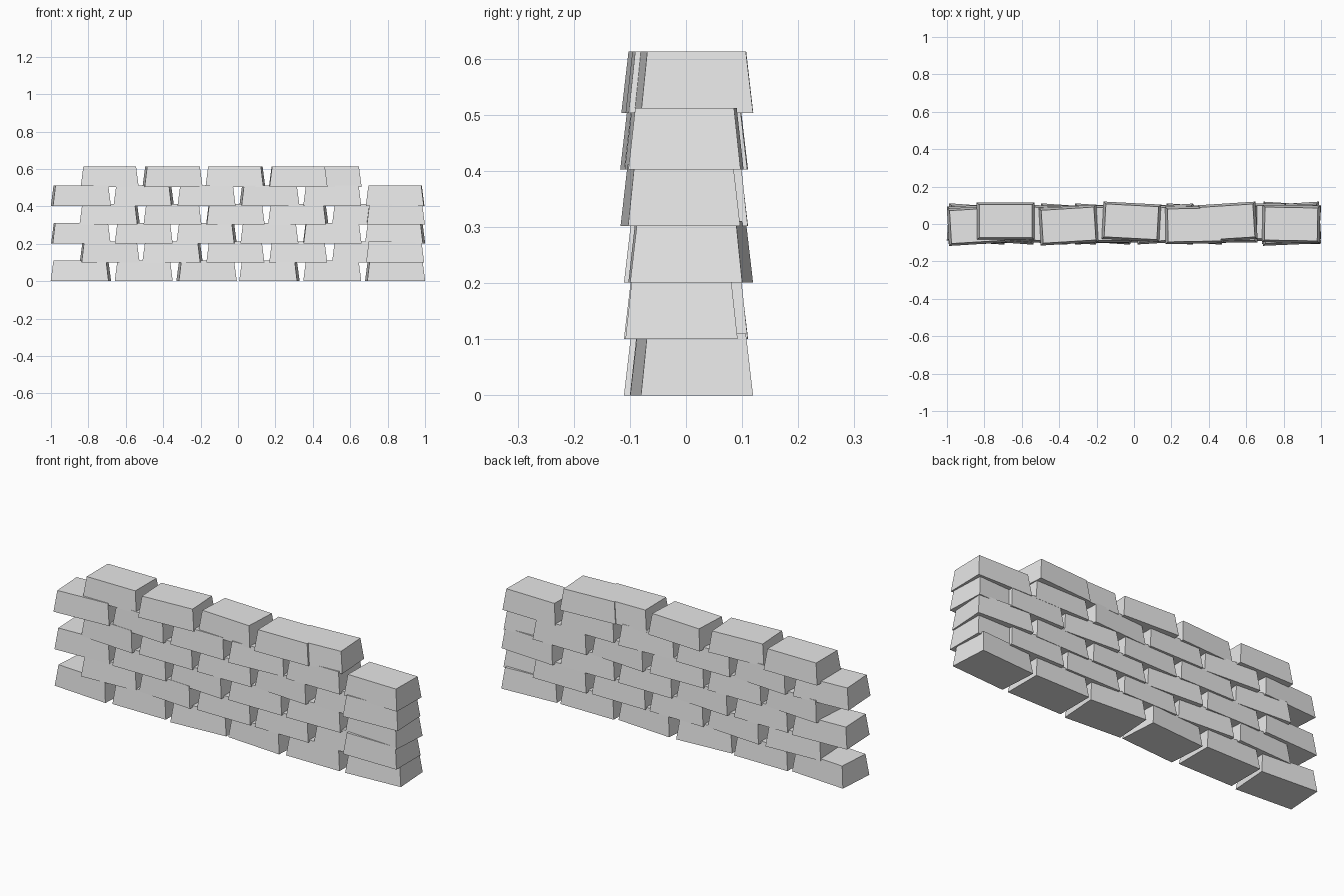
import bpy
import bmesh
from math import radians
from mathutils import Matrix

default_cube = bpy.data.objects.get("Cube")
if default_cube:
    bpy.data.objects.remove(default_cube, do_unlink=True)

LENGTH, DEPTH, HEIGHT = 0.31, 0.2, 0.11
COURSE_STEP = 0.1006
SPACING = 0.336
TAPER_X, TAPER_Y = 0.91, 0.88

stone = bpy.data.materials.new("light_grey_stone")
stone.use_nodes = True
stone_color = (0.8, 0.8, 0.8, 1.0)
stone.diffuse_color = stone_color
stone.node_tree.nodes["Principled BSDF"].inputs["Base Color"].default_value = stone_color


def make_brick_mesh():
    """Block whose top is slightly smaller than its base."""
    bm = bmesh.new()
    bmesh.ops.create_cube(bm, size=1.0, matrix=Matrix.Translation((0, 0, 0.5)))
    for vert in bm.verts:
        if vert.co.z > 0.5:
            vert.co.x *= TAPER_X
            vert.co.y *= TAPER_Y
    bmesh.ops.scale(bm, vec=(LENGTH, DEPTH, HEIGHT), verts=bm.verts)
    mesh = bpy.data.meshes.new("brick")
    bm.to_mesh(mesh)
    bm.free()
    mesh.materials.append(stone)
    return mesh


brick_mesh = make_brick_mesh()


def add_brick(course, index, x, y, yaw):
    brick = bpy.data.objects.new(f"brick_course_{course + 1}_{index + 1}", brick_mesh)
    brick.location = (x, y, course * COURSE_STEP)
    brick.rotation_euler.z = radians(yaw)
    bpy.context.collection.objects.link(brick)


# Turn of each brick in degrees, left to right, from the bottom course up
turns = [
    [-4, 0, 4, -4, 0, 3.6],
    [3, -4, 0, 0, 0, 0],
    [2.5, 0, -4, 0, 1, -3.6],
    [-4, 0, 1, -4, 0, 2.5],
    [3.5, -4, 0, 3.5, 0, -1],
    [0, 3.5, -3, 1, 3.6],
]
# Bricks pushed backward or forward, by course and place
shifts = {
    (0, 5): 0.01, (1, 4): 0.01, (1, 5): -0.008, (2, 5): 0.01,
    (3, 4): 0.01, (3, 5): -0.01, (4, 0): -0.008,
    (5, 0): 0.015, (5, 1): -0.006, (5, 2): 0.012, (5, 3): -0.005, (5, 4): 0.01,
}

# Running bond: odd courses start half a brick in, and the end stays squared off
for course, row in enumerate(turns):
    start = -0.84 if course % 2 == 0 else -0.686
    for index, yaw in enumerate(row):
        x = min(start + index * SPACING, 0.84)
        # The last top brick overlaps its neighbour
        if course == 5 and index == 4:
            x = 0.5
        add_brick(course, index, x, shifts.get((course, index), 0.0), yaw)
